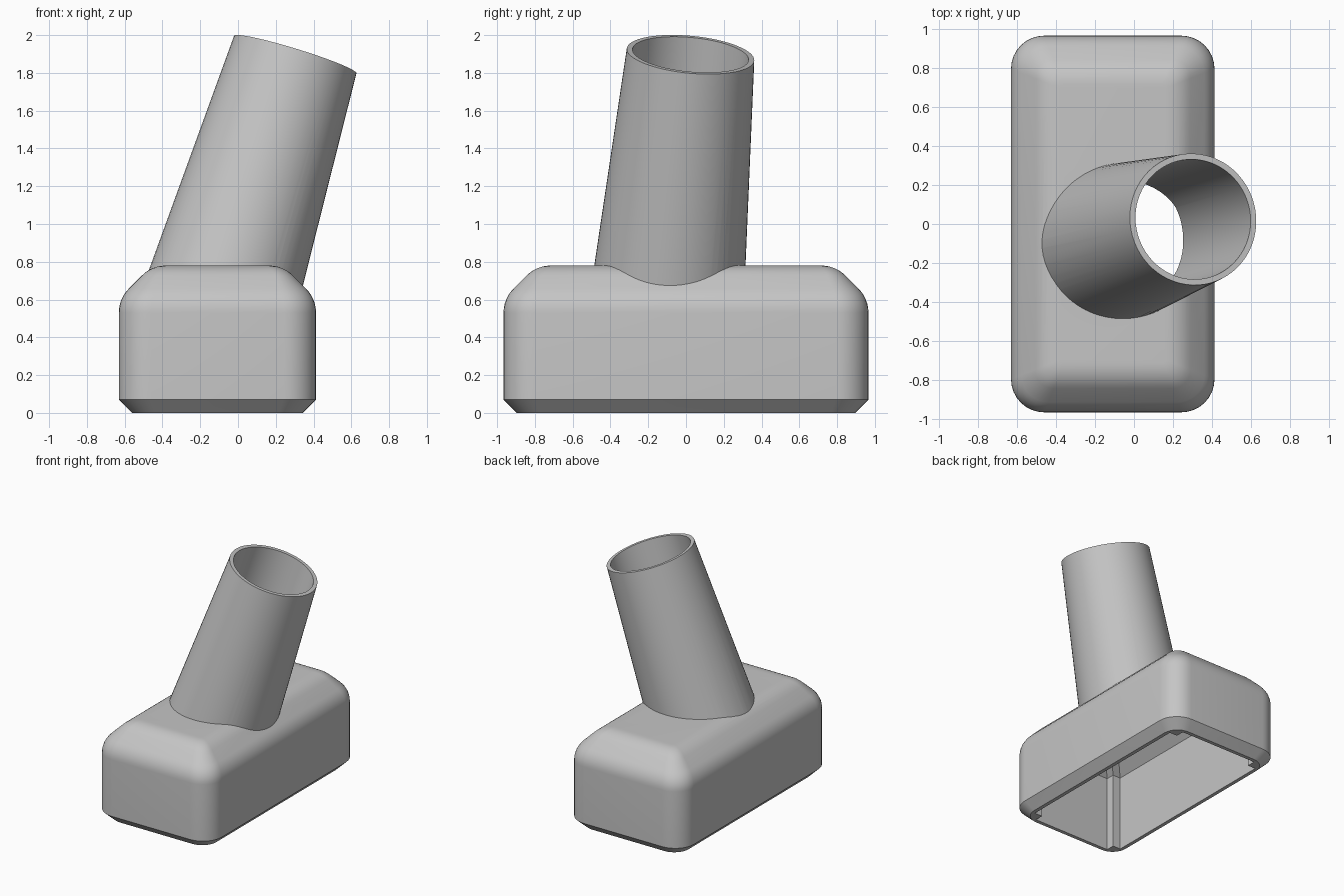
import bpy, bmesh, math
from mathutils import Vector

old = bpy.data.objects.get("Cube")
if old:
    bpy.data.objects.remove(old)

grey = bpy.data.materials.new("plain grey")
grey.use_nodes = True
colour = (0.56, 0.56, 0.56, 1)
grey.diffuse_color = colour
grey.node_tree.nodes["Principled BSDF"].inputs["Base Color"].default_value = colour

CX, HX, HY, H = -0.109, 0.522, 0.966, 0.78
CORNER = 0.17
QUADRANTS = ((1, 1), (-1, 1), (-1, -1), (1, -1))


def rounded_rect(inset, z, r, n=8):
    """Ring of points: rectangle inset from the body walls, with round corners."""
    pts = []
    for i, (sx, sy) in enumerate(QUADRANTS):
        for k in range(n + 1):
            a = (i + k / n) * math.pi / 2
            pts.append(Vector((CX + sx * (HX - inset - r) + r * math.cos(a),
                               sy * (HY - inset - r) + r * math.sin(a), z)))
    return pts


def notched_rect(inset, z, s):
    """Ring of points: inset rectangle with a square notch in each corner."""
    pts = []
    for sx, sy in QUADRANTS:
        steps = [(0, s), (s, s), (s, 0)]
        if sx != sy:
            steps.reverse()
        pts += [Vector((CX + sx * (HX - inset - dx), sy * (HY - inset - dy), z))
                for dx, dy in steps]
    return pts


def circle(centre, axis, r, n=64):
    side = axis.orthogonal().normalized()
    up = axis.cross(side)
    return [centre + r * (math.cos(a) * side + math.sin(a) * up)
            for a in (2 * math.pi * k / n for k in range(n))]


def loft(name, rings):
    """Skin a stack of rings and cap both ends."""
    bm = bmesh.new()
    loops = [[bm.verts.new(p) for p in ring] for ring in rings]
    for a, b in zip(loops, loops[1:]):
        for i in range(len(a)):
            j = (i + 1) % len(a)
            bm.faces.new((a[i], a[j], b[j], b[i]))
    bm.faces.new(loops[0])
    bm.faces.new(loops[-1])
    bmesh.ops.recalc_face_normals(bm, faces=bm.faces)
    mesh = bpy.data.meshes.new(name)
    bm.to_mesh(mesh)
    bm.free()
    mesh.materials.append(grey)
    ob = bpy.data.objects.new(name, mesh)
    bpy.context.collection.objects.link(ob)
    return ob


def combine(target, other, operation):
    mod = target.modifiers.new(operation.lower(), 'BOOLEAN')
    mod.operation, mod.object, mod.solver = operation, other, 'EXACT'
    bpy.context.view_layer.objects.active = target
    bpy.ops.object.modifier_apply(modifier=mod.name)
    bpy.data.objects.remove(other)


# Housing: chamfered foot, straight walls, softened sloping shoulder
chamfer, fillet = 0.175, 0.18
tangent = fillet * math.tan(math.pi / 8)
profile = [(0.07, 0), (0, 0.07)]
low = H - chamfer - tangent
for k in range(7):
    a = math.radians(45 * k / 6)
    profile.append((fillet * (1 - math.cos(a)), low + fillet * math.sin(a)))
for k in range(7):
    a = math.radians(45 + 45 * k / 6)
    profile.append((chamfer + tangent - fillet * math.cos(a),
                    H - fillet + fillet * math.sin(a)))
housing = loft("nozzle_housing",
               [rounded_rect(d, z, CORNER - 0.6 * d) for d, z in profile])

# Leaning tapered spout
axis = Vector((0.307, 0.096, 1)).normalized()
top = Vector((0.303, 0.024, 1.897))


def spout(name, r_top, r_low, over, length):
    return loft(name, [circle(top + axis * over, axis, r_top),
                       circle(top - axis * length, axis, r_low)])


combine(housing, spout("spout", 0.339, 0.407, 0, 1.34), 'UNION')

# Hollow underside with corner posts, and the straight bore through the spout
cavity = loft("cavity", [notched_rect(d, z, 0.07)
                         for d, z in ((0.1, -0.1), (0.1, 0.62), (0.2, 0.72))])
combine(housing, cavity, 'DIFFERENCE')
combine(housing, spout("bore", 0.309, 0.309, 0.05, 1.45), 'DIFFERENCE')

bpy.ops.object.select_all(action='DESELECT')
housing.select_set(True)
bpy.context.view_layer.objects.active = housing
bpy.ops.object.shade_smooth_by_angle(angle=math.radians(28))
